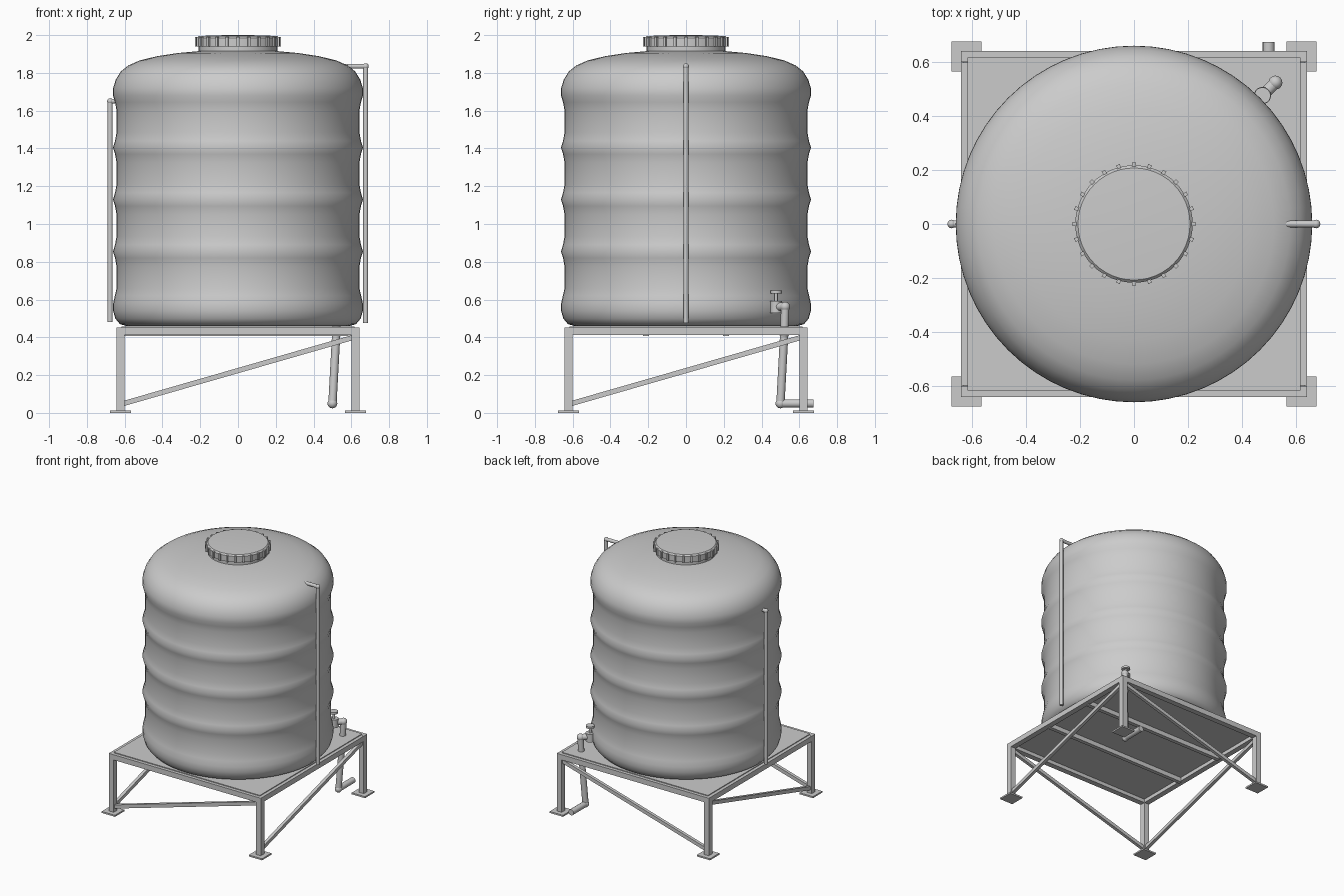
import bpy, bmesh, math
from mathutils import Vector

cube = bpy.data.objects.get("Cube")
if cube:
    bpy.data.objects.remove(cube, do_unlink=True)

grey = bpy.data.materials.new("plain_grey")
grey.use_nodes = True
colour = (0.6, 0.6, 0.6, 1)
grey.diffuse_color = colour
grey.node_tree.nodes["Principled BSDF"].inputs["Base Color"].default_value = colour


def finish(name, bm, smooth=None):
    bmesh.ops.recalc_face_normals(bm, faces=bm.faces[:])
    mesh = bpy.data.meshes.new(name)
    bm.to_mesh(mesh)
    bm.free()
    mesh.materials.append(grey)
    obj = bpy.data.objects.new(name, mesh)
    bpy.context.collection.objects.link(obj)
    if smooth:
        bpy.ops.object.select_all(action="DESELECT")
        obj.select_set(True)
        bpy.context.view_layer.objects.active = obj
        bpy.ops.object.shade_smooth_by_angle(angle=math.radians(smooth))
    return obj


def add_box(bm, centre, size, turn=0):
    verts = bmesh.ops.create_cube(bm, size=1)["verts"]
    bmesh.ops.scale(bm, vec=size, verts=verts)
    bmesh.ops.translate(bm, vec=centre, verts=verts)
    return verts


def box(name, centre, size):
    bm = bmesh.new()
    add_box(bm, centre, size)
    return finish(name, bm)


def add_rod(bm, a, b, r, sides=16):
    a, b = Vector(a), Vector(b)
    verts = bmesh.ops.create_cone(bm, cap_ends=True, segments=sides, radius1=r,
                                  radius2=r, depth=(b - a).length)["verts"]
    bmesh.ops.rotate(bm, verts=verts, matrix=(b - a).to_track_quat("Z", "Y").to_matrix())
    bmesh.ops.translate(bm, vec=(a + b) / 2, verts=verts)


def pipe(name, points, r, ball):
    # straight runs joined by ball elbows
    bm = bmesh.new()
    for a, b in zip(points, points[1:]):
        add_rod(bm, a, b, r)
    for p in points[1:-1]:
        verts = bmesh.ops.create_uvsphere(bm, u_segments=16, v_segments=10, radius=ball)["verts"]
        bmesh.ops.translate(bm, vec=p, verts=verts)
    return finish(name, bm, 40)


def lathe(name, profile, sides, smooth):
    bm = bmesh.new()
    verts = [bm.verts.new((r, 0, z)) for r, z in profile]
    edges = [bm.edges.new(pair) for pair in zip(verts, verts[1:])]
    bmesh.ops.spin(bm, geom=verts + edges, cent=(0, 0, 0), axis=(0, 0, 1),
                   angle=math.tau, steps=sides)
    bmesh.ops.remove_doubles(bm, verts=bm.verts[:], dist=0.0005)
    return finish(name, bm, smooth)


# tank: rounded base, evenly spaced ribs, domed shoulder
profile = [(0, 0.46), (0.59, 0.46), (0.625, 0.47), (0.65, 0.5), (0.661, 0.54),
           (0.661, 0.58), (0.652, 0.62), (0.643, 0.66)]
for i in range(4):
    c = 0.855 + 0.275 * i
    profile += [(0.643, c - 0.08), (0.651, c - 0.035), (0.662, c)]
    if i < 3:
        profile += [(0.651, c + 0.035), (0.643, c + 0.08)]
profile += [(0.661, 1.72), (0.647, 1.765), (0.62, 1.808), (0.58, 1.84), (0.52, 1.866),
            (0.43, 1.888), (0.32, 1.905), (0.2, 1.916), (0, 1.92)]
lathe("tank", profile, 64, 50)

# screw lid with grip ribs
lathe("lid_neck", [(0.208, 1.9), (0.208, 1.945)], 48, 30)
lathe("lid", [(0, 1.94), (0.218, 1.94), (0.218, 1.985), (0.208, 1.995), (0.12, 1.999), (0, 2.0)], 48, 40)
bm = bmesh.new()
RIBS = 24
for i in range(RIBS):
    a = math.tau * i / RIBS
    p = Vector((0.218 * math.cos(a), 0.218 * math.sin(a), 1.964))
    verts = add_box(bm, p, (0.02, 0.014, 0.05))
    bmesh.ops.rotate(bm, verts=verts, cent=p, matrix=Vector((math.cos(a), math.sin(a), 0))
                     .to_track_quat("X", "Z").to_matrix())
finish("lid_ribs", bm)

# stand: platform, frame, joists, legs, feet, braces
TOP, IN = 0.432, 0.622
box("platform", (0, 0, 0.449), (1.236, 1.236, 0.018))
for s, end in ((-1, "front"), (1, "back")):
    box(end + "_beam", (0, s * IN, TOP), (1.286, 0.042, 0.04))
    box(end + "_joist", (0, s * 0.212, 0.424), (1.22, 0.03, 0.036))
    for t, side in ((-1, "right"), (1, "left")):
        box(f"{end}_{side}_leg", (t * IN, s * IN, 0.215), (0.042, 0.042, 0.41))
        box(f"{end}_{side}_foot", (t * IN, s * IN, 0.006), (0.112, 0.112, 0.012))
for t, side in ((-1, "right"), (1, "left")):
    box(side + "_beam", (t * IN, 0, TOP), (0.042, 1.2, 0.04))


def brace(name, along, across, offset):
    # flat diagonal bar rising along one axis
    bm = bmesh.new()
    lo, hi, half = 0.05, 0.398, 0.014
    corners = [(-0.605, lo - half), (0.605, hi - half), (0.605, hi + half), (-0.605, lo + half)]
    face = bm.faces.new([bm.verts.new(along * d + across * (offset - 0.012) + Vector((0, 0, z)))
                         for d, z in corners])
    new = bmesh.ops.extrude_face_region(bm, geom=[face])["geom"]
    bmesh.ops.translate(bm, vec=across * 0.024, verts=[v for v in new if isinstance(v, bmesh.types.BMVert)])
    finish(name, bm)


X, Y = Vector((1, 0, 0)), Vector((0, 1, 0))
for s, end, side in ((-1, "front", "right"), (1, "back", "left")):
    brace(end + "_brace", X, Y, s * IN)
    brace(side + "_brace", Y, X, s * IN)

# side pipes
pipe("overflow_pipe", [(0.565, 0, 1.835), (0.676, 0, 1.835), (0.676, 0, 0.475)], 0.013, 0.016)
pipe("level_pipe", [(-0.63, 0, 1.65), (-0.677, 0, 1.65), (-0.677, 0, 0.48)], 0.013, 0.016)

# outlet pipe with valve
pipe("outlet_pipe", [(0.43, 0.43, 0.562), (0.525, 0.525, 0.562), (0.52, 0.52, 0.42),
                     (0.5, 0.5, 0.05), (0.5, 0.675, 0.05)], 0.022, 0.026)
bm = bmesh.new()
v = 0.477
add_rod(bm, (v, v, 0.53), (v, v, 0.592), 0.032, 20)
add_rod(bm, (v, v, 0.59), (v, v, 0.635), 0.009, 12)
add_rod(bm, (v, v, 0.633), (v, v, 0.648), 0.03, 20)
finish("outlet_valve", bm, 40)
